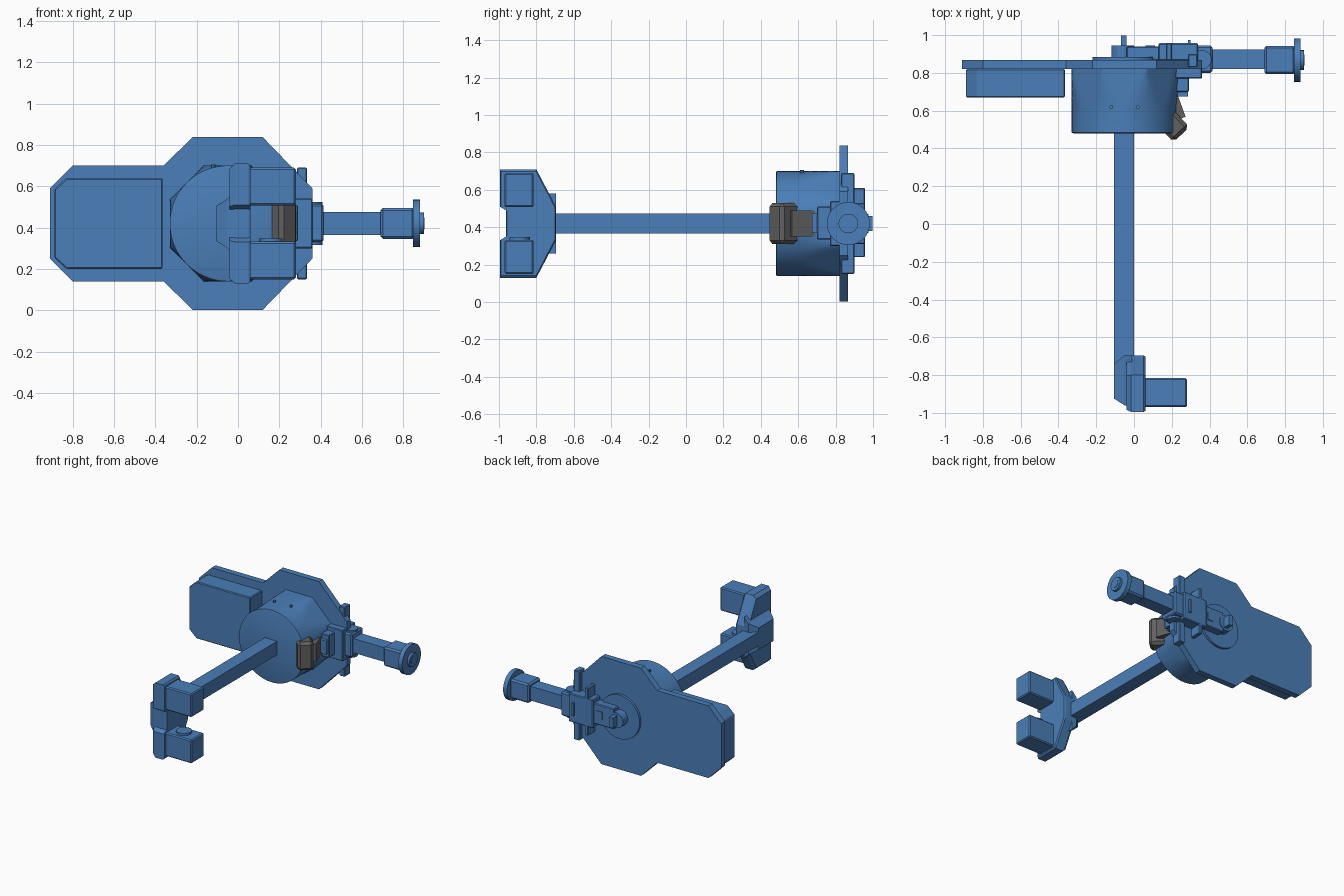
import bpy, bmesh
from math import pi, cos, sin, radians
from mathutils import Matrix, Vector

default = bpy.data.objects.get("Cube")
if default:
    bpy.data.objects.remove(default, do_unlink=True)


def material(name, rgb):
    m = bpy.data.materials.new(name)
    m.use_nodes = True
    m.diffuse_color = (*rgb, 1)
    m.node_tree.nodes["Principled BSDF"].inputs["Base Color"].default_value = (*rgb, 1)
    return m


BLUE = material("steel_blue", (0.07, 0.21, 0.48))
GREY = material("rubber_grey", (0.12, 0.12, 0.12))
MID = 0.42    # height of the main axis
HUB = -0.05   # x of the drum axis


def finish(name, bm, mat=BLUE, bevel=0, smooth=False):
    bmesh.ops.recalc_face_normals(bm, faces=bm.faces)
    me = bpy.data.meshes.new(name)
    bm.to_mesh(me)
    bm.free()
    me.materials.append(mat)
    ob = bpy.data.objects.new(name, me)
    bpy.context.collection.objects.link(ob)
    if bevel:
        mod = ob.modifiers.new("edge_bevel", "BEVEL")
        mod.width = bevel
        mod.segments = 1
    if smooth:
        bpy.ops.object.select_all(action="DESELECT")
        ob.select_set(True)
        bpy.context.view_layer.objects.active = ob
        bpy.ops.object.shade_smooth_by_angle(angle=radians(30))
    return ob


def loft(name, rings, **kw):
    """Skin a closed solid through rings with equal point counts."""
    bm = bmesh.new()
    loops = [[bm.verts.new(p) for p in ring] for ring in rings]
    n = len(loops[0])
    for a, b in zip(loops, loops[1:]):
        for i in range(n):
            j = (i + 1) % n
            bm.faces.new((a[i], a[j], b[j], b[i]))
    bm.faces.new(loops[0])
    bm.faces.new(loops[-1])
    return finish(name, bm, **kw)


def along_y(name, outline, y0, y1, **kw):
    return loft(name, [[(x, y, z) for x, z in outline] for y in (y0, y1)], **kw)


def box(name, x, y, z, turn=0, **kw):
    bm = bmesh.new()
    bmesh.ops.create_cube(bm, size=1)
    size = Vector((x[1] - x[0], y[1] - y[0], z[1] - z[0]))
    mid = Vector((sum(x), sum(y), sum(z))) / 2
    bm.transform(Matrix.Translation(mid) @ Matrix.Rotation(turn, 4, "Z")
                 @ Matrix.Diagonal((*size, 1)))
    return finish(name, bm, **kw)


def cylinder(name, centre, radius, depth, axis, sides=40, **kw):
    bm = bmesh.new()
    bmesh.ops.create_cone(bm, cap_ends=True, segments=sides, radius1=radius,
                          radius2=radius, depth=depth)
    spin = {"X": Matrix.Rotation(pi / 2, 4, "Y"),
            "Y": Matrix.Rotation(pi / 2, 4, "X"), "Z": Matrix()}[axis]
    bm.transform(Matrix.Translation(centre) @ spin)
    return finish(name, bm, smooth=True, **kw)


def mirrored(half):
    """Complete an outline given for its upper half, flipping about the axis."""
    return ([(a, MID + h) for a, h in half]
            + [(a, MID - h) for a, h in reversed(half)])


# Back plate and the chamfered case on its front
along_y("back_plate", mirrored([(-0.91, 0.17), (-0.80, 0.28), (-0.36, 0.28),
        (-0.22, 0.418), (0.12, 0.418), (0.36, 0.17)]), 0.82, 0.867)
along_y("case", mirrored([(-0.89, 0.165), (-0.83, 0.22), (-0.365, 0.22)]),
        0.67, 0.82, bevel=0.006)

# Drum: round at the front, widening into an octagon at the plate
STEPS = 96


def drum_ring(y, limit):
    ring = []
    for i in range(STEPS):
        t = 2 * pi * i / STEPS
        local = (t + pi / 8) % (pi / 4) - pi / 8
        r = min(0.28 / cos(local), limit)
        ring.append((HUB + r * cos(t), y, MID + r * sin(t)))
    return ring


loft("drum", [drum_ring(0.48, 0.268), drum_ring(0.484, 0.28), drum_ring(0.61, 0.28)]
     + [drum_ring(0.61 + 0.0525 * k, 0.28 + 0.006 * k) for k in range(1, 5)],
     smooth=True)
for x in (-0.12, 0.02):
    cylinder("drum_bolt", (x, 0.62, 0.695), 0.01, 0.02, "Z", sides=12)

# Long square bar
box("long_bar", (-0.105, 0), (-0.75, 0.49), (0.367, 0.473))

# End bracket with its side hub
bracket = mirrored([(-0.962, 0.07), (-0.995, 0.09), (-0.995, 0.29),
                    (-0.80, 0.29), (-0.695, 0.09)])


def shrunk(x, f):
    return [(x, -0.845 + (y + 0.845) * f, MID + (z - MID) * f) for y, z in bracket]


loft("end_bracket", [shrunk(-0.04, 0.92), shrunk(-0.015, 1), shrunk(0.05, 1),
                     shrunk(0.06, 0.96)])


def hub_ring(x, y0, y1, h):
    return [(x, y0, MID - h), (x, y1, MID - h), (x, y1, MID + h), (x, y0, MID + h)]


loft("bracket_hub", [hub_ring(-0.105, -0.925, -0.74, 0.085),
                     hub_ring(-0.05, -0.96, -0.695, 0.12),
                     hub_ring(-0.01, -0.96, -0.695, 0.16)])

# Two pads, and a knob between them
for side, place in ((1, "upper"), (-1, "lower")):
    z = sorted((MID + side * 0.088, MID + side * 0.27))
    box(place + "_pad", (0.05, 0.28), (-0.97, -0.815), z, bevel=0.008)
cylinder("pad_knob", (0.16, -0.89, 0.336), 0.055, 0.025, "Z")

# Angled grip beside the drum
box("angled_grip", (0.147, 0.263), (0.455, 0.59), (0.31, 0.53),
    turn=radians(43), mat=GREY, bevel=0.02)
box("grip_neck", (0.175, 0.25), (0.55, 0.70), (0.35, 0.49), turn=radians(20), mat=GREY)

# Mounting disc, boss and fin on the back
cylinder("mount_disc", (HUB, 0.875, MID), 0.17, 0.02, "Y", sides=64)
cylinder("mount_boss", (HUB - 0.01, 0.91, MID), 0.06, 0.07, "Y")
box("mount_fin", (-0.07, -0.04), (0.87, 0.998), (0.38, 0.46))

# Clamp body, stepped outward toward the arm
box("clamp_body", (-0.04, 0.36), (0.865, 0.94), (0.34, 0.50), bevel=0.006)
box("clamp_cover", (0.13, 0.34), (0.865, 0.957), (0.31, 0.53), bevel=0.006)
box("clamp_window_frame", (0.06, 0.11), (0.93, 0.946), (0.39, 0.45))
box("inner_rail", (0.17, 0.20), (0.865, 0.957), (0.24, 0.61), bevel=0.005)
box("outer_rail", (0.285, 0.335), (0.83, 0.90), (0.15, 0.69), bevel=0.005)
box("rail_fin", (0.285, 0.30), (0.87, 0.975), (0.37, 0.47))
box("clamp_jaw", (0.215, 0.36), (0.77, 0.825), (0.30, 0.54), bevel=0.005)
box("jaw_block", (0.215, 0.29), (0.70, 0.78), (0.335, 0.51), bevel=0.005)
box("jaw_tip", (0.225, 0.285), (0.675, 0.71), (0.37, 0.475))
box("arm_socket", (0.31, 0.415), (0.80, 0.945), (0.33, 0.515), bevel=0.01)
cylinder("socket_pin", (0.36, 0.87, MID), 0.05, 0.21, "Z")

# Side arm: square tube, collar, end disc and hub
box("arm_tube", (0.40, 0.70), (0.82, 0.923), (0.365, 0.475))
box("arm_collar", (0.69, 0.855), (0.793, 0.943), (0.345, 0.495), bevel=0.012)
cylinder("arm_disc", (0.865, 0.868, MID), 0.115, 0.034, "X", sides=48)
cylinder("arm_disc_hub", (0.888, 0.868, MID), 0.052, 0.024, "X")
cylinder("arm_disc_tip", (0.892, 0.868, MID), 0.03, 0.022, "X")
